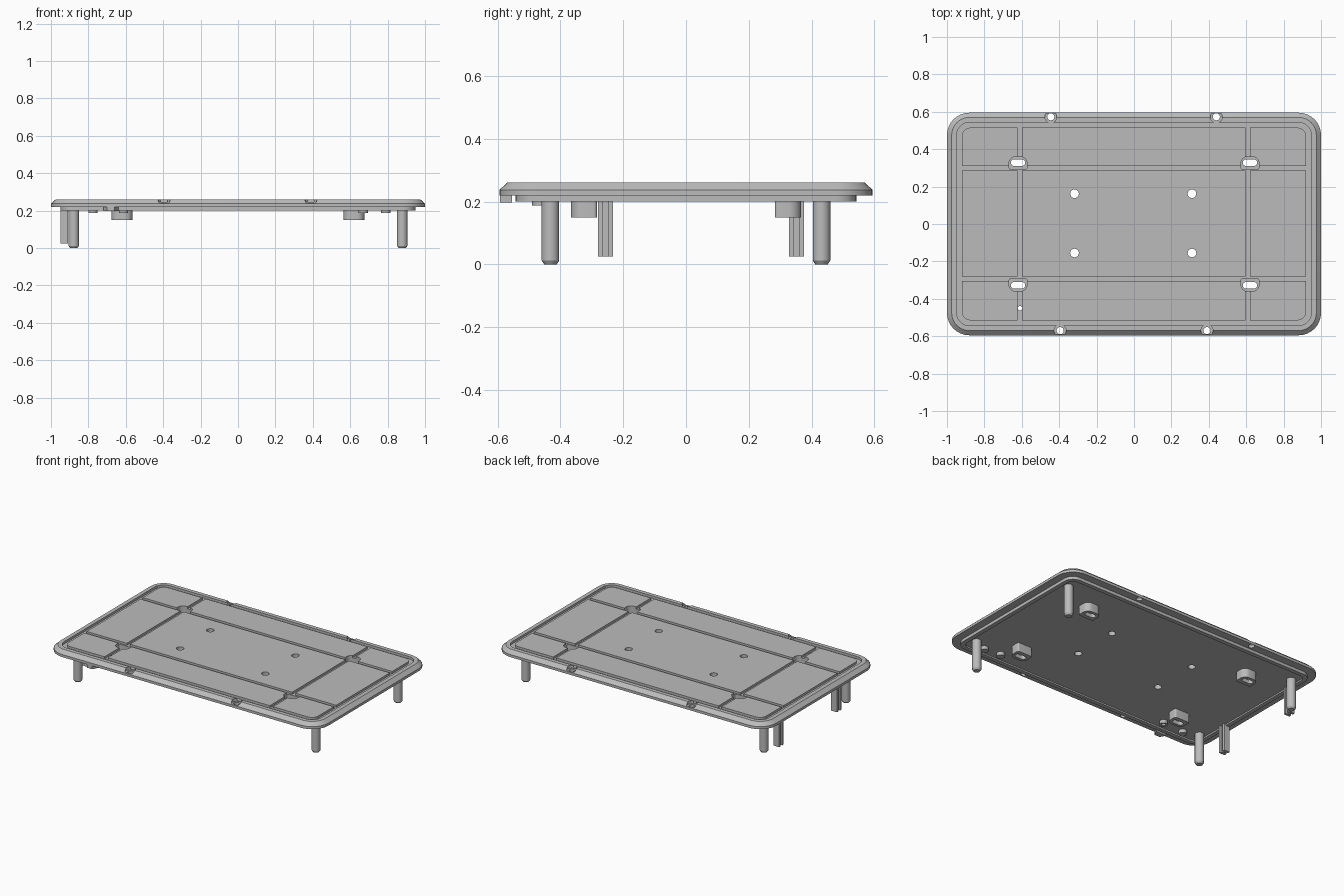
import bpy, bmesh, math

if "Cube" in bpy.data.objects:
    bpy.data.objects.remove(bpy.data.objects["Cube"])

grey = bpy.data.materials.new("plain_grey")
grey.diffuse_color = (0.5, 0.5, 0.5, 1)
grey.use_nodes = True
grey.node_tree.nodes["Principled BSDF"].inputs["Base Color"].default_value = grey.diffuse_color


def rounded(hx, hy, r_top, r_low=None, cx=0, cy=0, seg=8):
    """Rounded rectangle; r_top for the +y corners, r_low for the -y corners."""
    r_low = r_top if r_low is None else r_low
    pts = []
    for sx, sy, a0 in ((1, 1, 0), (-1, 1, 90), (-1, -1, 180), (1, -1, 270)):
        r = r_top if sy > 0 else r_low
        for i in range(seg + 1):
            a = math.radians(a0 + 90 * i / seg)
            pts.append((cx + sx * (hx - r) + r * math.cos(a),
                        cy + sy * (hy - r) + r * math.sin(a)))
    return pts


def circle(x, y, r, n=32):
    return [(x + r * math.cos(2 * math.pi * i / n), y + r * math.sin(2 * math.pi * i / n)) for i in range(n)]


def loft(name, rings):
    """Closed solid through a list of (outline, z)."""
    bm = bmesh.new()
    loops = [[bm.verts.new((x, y, z)) for x, y in pts] for pts, z in rings]
    bm.faces.new(loops[0][::-1])
    bm.faces.new(loops[-1])
    n = len(loops[0])
    for a, b in zip(loops, loops[1:]):
        for i in range(n):
            j = (i + 1) % n
            bm.faces.new((a[i], a[j], b[j], b[i]))
    bmesh.ops.recalc_face_normals(bm, faces=bm.faces)
    me = bpy.data.meshes.new(name)
    bm.to_mesh(me)
    bm.free()
    ob = bpy.data.objects.new(name, me)
    bpy.context.collection.objects.link(ob)
    me.materials.append(grey)
    return ob


def prism(name, pts, z0, z1):
    return loft(name, [(pts, z0), (pts, z1)])


def box(name, x0, x1, y0, y1, z0, z1):
    return prism(name, [(x0, y0), (x1, y0), (x1, y1), (x0, y1)], z0, z1)


def cut(targets, cutter):
    cutter.hide_render = True
    for ob in targets:
        mod = ob.modifiers.new("cut", 'BOOLEAN')
        mod.operation, mod.solver, mod.object = 'DIFFERENCE', 'EXACT', cutter
        bpy.context.view_layer.objects.active = ob
        bpy.ops.object.modifier_apply(modifier=mod.name)
    bpy.data.objects.remove(cutter)


# Cover plate: underside lip, chamfered rim and ring groove in one loft
def ring(inset, z):
    return rounded(1 - inset, 0.595 - inset, max(0.12 - inset, 0.045)), z


plate = loft("cover_plate", [ring(*p) for p in (
    (0.08, 0.21), (0.08, 0.20), (0.052, 0.20), (0.052, 0.22), (0, 0.22), (0, 0.237),
    (0.025, 0.26), (0.052, 0.26), (0.052, 0.245), (0.08, 0.245), (0.08, 0.26))])

# Straight grooves across the top
for x in (-0.612, 0.607):
    cut([plate], box("groove_cutter", x - 0.012, x + 0.012, -0.53, 0.53, 0.246, 0.3))
for y in (-0.292, 0.298):
    cut([plate], box("groove_cutter", -0.935, 0.935, y - 0.012, y + 0.012, 0.2465, 0.3))

# Slotted bosses with a pocket open to the top
for x in (-0.62, 0.62):
    for s in (-1, 1):
        def d_shape(hx, hy, r):
            pts = rounded(hx, hy, r, 0.012)
            return [(x + px, s * (0.325 + py)) for px, py in pts]
        boss = prism("slot_boss", d_shape(0.056, 0.042, 0.04), 0.15, 0.225)
        cut([plate, boss], prism("pocket_cutter", d_shape(0.048, 0.034, 0.033), 0.175, 0.3))
        slot = rounded(0.038, 0.018, 0.0175, cx=x, cy=s * 0.328)
        cut([plate, boss], prism("slot_cutter", slot, 0.1, 0.3))

# Centre mounting holes
for x in (-0.318, 0.31):
    for y in (-0.155, 0.162):
        cut([plate], prism("hole_cutter", circle(x, y, 0.023), 0.1, 0.3))

# Counterbored rim screw holes
for x, y in ((-0.395, -0.57), (0.39, -0.57), (-0.445, 0.573), (0.44, 0.573)):
    cut([plate], prism("bore_cutter", circle(x, y, 0.032), 0.24, 0.3))
    cut([plate], prism("hole_cutter", circle(x, y, 0.019), 0.1, 0.3))

# Pegs under the front edge, one with a pinhole through the plate
pegs = [prism("peg", circle(x, y, 0.025), 0.187, 0.215)
        for x, y in ((-0.612, -0.452), (-0.775, -0.465), (0.67, -0.455), (0.79, -0.465))]
cut([plate, pegs[0]], prism("hole_cutter", circle(-0.61, -0.45, 0.012), 0.1, 0.3))

# Corner posts with chamfered feet
for x in (-0.878, 0.878):
    for y in (-0.432, 0.432):
        loft("corner_post", [(circle(x, y, 0.02), 0), (circle(x, y, 0.028), 0.012),
                             (circle(x, y, 0.028), 0.215)])

# Grooved clips at the left side
for y in (-0.257, 0.352):
    box("clip_web", -0.935, -0.925, y - 0.02, y + 0.02, 0.025, 0.215)
    for s in (-1, 1):
        box("clip_flange", -0.95, -0.908, y + s * 0.016 - 0.008, y + s * 0.016 + 0.008, 0.025, 0.215)

# Small tab under the front rim
prism("rim_tab", [(-0.72, -0.555), (-0.70, -0.593), (-0.66, -0.593), (-0.64, -0.555)], 0.197, 0.222)

bpy.ops.object.select_all(action='SELECT')
bpy.context.view_layer.objects.active = plate
bpy.ops.object.shade_smooth_by_angle(angle=math.radians(25))
